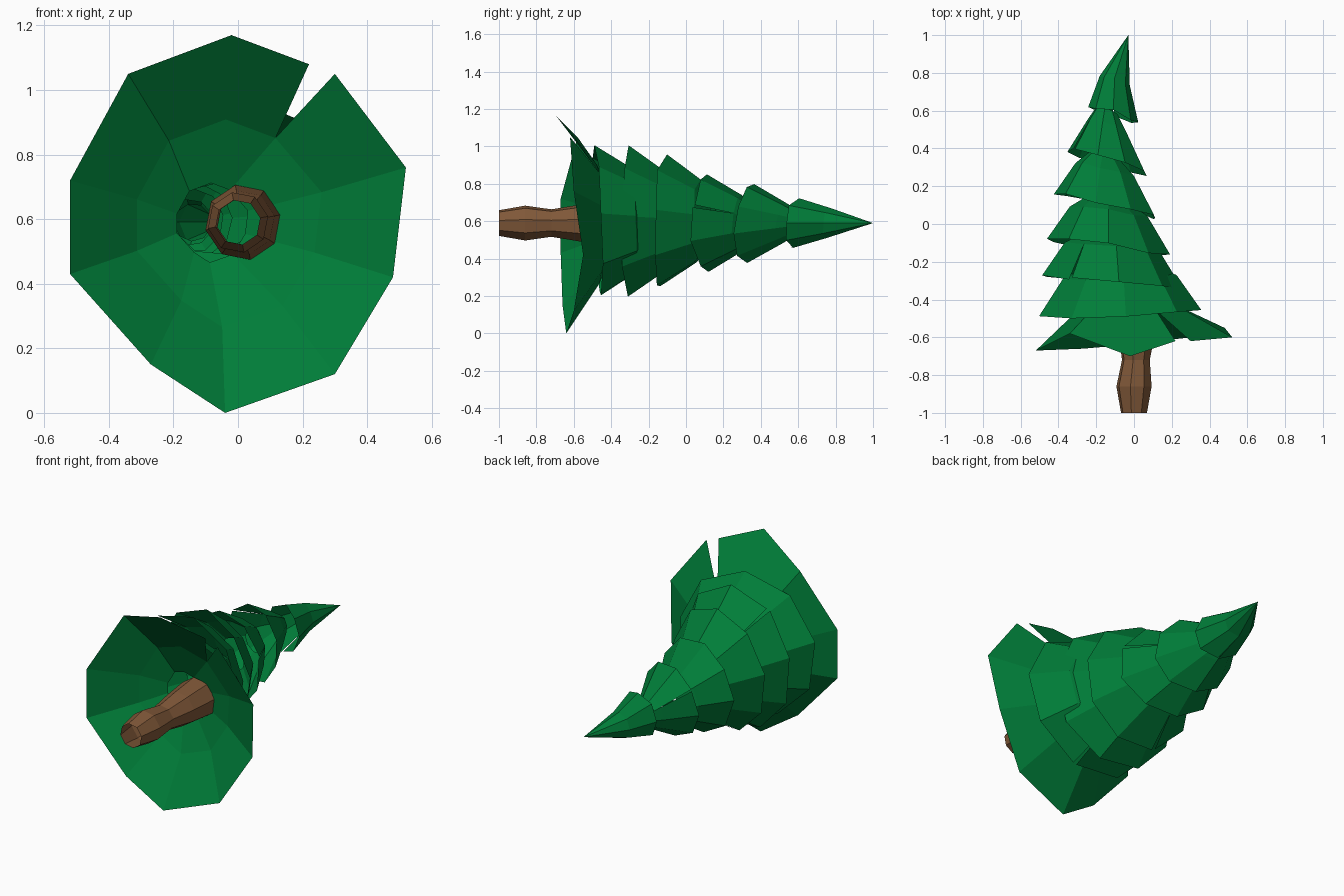
import bpy, bmesh, math, random
from mathutils import Vector

if "Cube" in bpy.data.objects:
    bpy.data.objects.remove(bpy.data.objects["Cube"])

random.seed(4)


def material(name, rgb):
    m = bpy.data.materials.new(name)
    m.diffuse_color = (*rgb, 1)
    m.use_nodes = True
    m.node_tree.nodes["Principled BSDF"].inputs["Base Color"].default_value = m.diffuse_color
    return m


GREEN = material("needle_green", (0.0, 0.205, 0.04))
BROWN = material("bark_brown", (0.216, 0.098, 0.04))


def loft(name, rings, mat, closed=False, apex=None):
    """Skin a list of equal-length rings with flat quads, optionally to a tip."""
    bm = bmesh.new()
    rows = [[bm.verts.new(p) for p in ring] for ring in rings]
    n = len(rows[0])
    spans = [(i, (i + 1) % n) for i in range(n if closed else n - 1)]
    for a, b in zip(rows, rows[1:]):
        for i, j in spans:
            bm.faces.new((a[i], a[j], b[j], b[i]))
    if apex:
        tip = bm.verts.new(apex)
        for i, j in spans:
            bm.faces.new((rows[-1][i], rows[-1][j], tip))
    me = bpy.data.meshes.new(name)
    bm.to_mesh(me)
    bm.free()
    me.materials.append(mat)
    ob = bpy.data.objects.new(name, me)
    bpy.context.collection.objects.link(ob)
    return ob


def rim(left, right, low, high, seam, sides=9, gap=0.05):
    """Tilted elliptical rim, split at the seam; each side given as (extent, y)."""
    cx, cz = (left[0] + right[0]) / 2, (low[0] + high[0]) / 2
    rx, rz = (right[0] - left[0]) / 2 * 1.02, (high[0] - low[0]) / 2 * 1.02
    ym = (left[1] + right[1] + low[1] + high[1]) / 4
    pts = []
    for i in range(sides + 1):
        a = math.radians(seam) - gap / 2 - (2 * math.pi - gap) * i / sides
        c, s = math.cos(a), math.sin(a)
        y = ym + (right[1] - left[1]) / 2 * c + (high[1] - low[1]) / 2 * s
        pts.append(Vector((cx + rx * c, y + random.uniform(-.015, .015), cz + rz * s)))
    return pts, Vector((cx, ym, cz))


def inner(pts, centre, scale, dy, tilt=0.6):
    """Smaller ring further up the tree, with its seam closed."""
    out = [Vector((centre.x + (p.x - centre.x) * scale,
                   centre.y + dy + (p.y - centre.y) * tilt,
                   centre.z + (p.z - centre.z) * scale)) for p in pts]
    out[0] = out[-1] = (out[0] + out[-1]) / 2
    return [p.copy() for p in out]


# Trunk: open, waisted octagonal tube
trunk = []
for y, cx, r in [(-1, 0, .07), (-.86, 0, .095), (-.72, .01, .075),
                 (-.57, .015, .10), (-.40, .015, .118)]:
    trunk.append([(cx + r * math.cos(k * math.pi / 4 + .2), y,
                   .59 + r * math.sin(k * math.pi / 4 + .2)) for k in range(8)])
loft("trunk", trunk, BROWN, closed=True)

# Lowest skirt of branches, wide and ragged with an open slit
skirt = [Vector(p) for p in [
    (.30, -.62, 1.05), (.52, -.60, .76), (.48, -.55, .42), (.30, -.60, .12),
    (-.04, -.64, 0), (-.27, -.66, .15), (-.52, -.67, .43), (-.52, -.67, .72),
    (-.34, -.58, 1.05), (-.02, -.70, 1.17), (.22, -.62, 1.08)]]
c = Vector((-.06, -.63, .59))
loft("branch_tier_1", [skirt, inner(skirt, c, .55, .17, .3),
                       inner(skirt, c + Vector((-.04, 0, 0)), .21, .25, .1)], GREEN)

# Middle tiers: left, right, low, high as (extent, y), seam angle, upper scale
tiers = [
    ((-.51, -.47), (.35, -.46), (.20, -.45), (1.0, -.49), -75, .70),
    ((-.49, -.27), (.25, -.32), (.19, -.33), (1.0, -.31), 125, .67),
    ((-.46, -.08), (.19, -.16), (.24, -.15), (.95, -.12), 250, .63),
    ((-.42, .18), (.12, .05), (.33, .08), (.85, .08), 20, .58),
    ((-.35, .41), (.07, .28), (.38, .30), (.80, .34), 145, .50),
]
for i, (l, r, lo, hi, seam, scale) in enumerate(tiers, 2):
    pts, c = rim(l, r, lo, hi, seam)
    loft(f"branch_tier_{i}", [pts, inner(pts, c, scale, .19),
                              inner(pts, c, .27, .27, .4)], GREEN)

# Pointed top tier
pts, c = rim((-.24, .62), (.02, .54), (.46, .57), (.72, .59), 270, sides=8)
top = inner(pts, c + Vector((.02, 0, 0)), .6, .18)
loft("branch_tier_top", [pts, top], GREEN, apex=(-.03, 1, .59))
